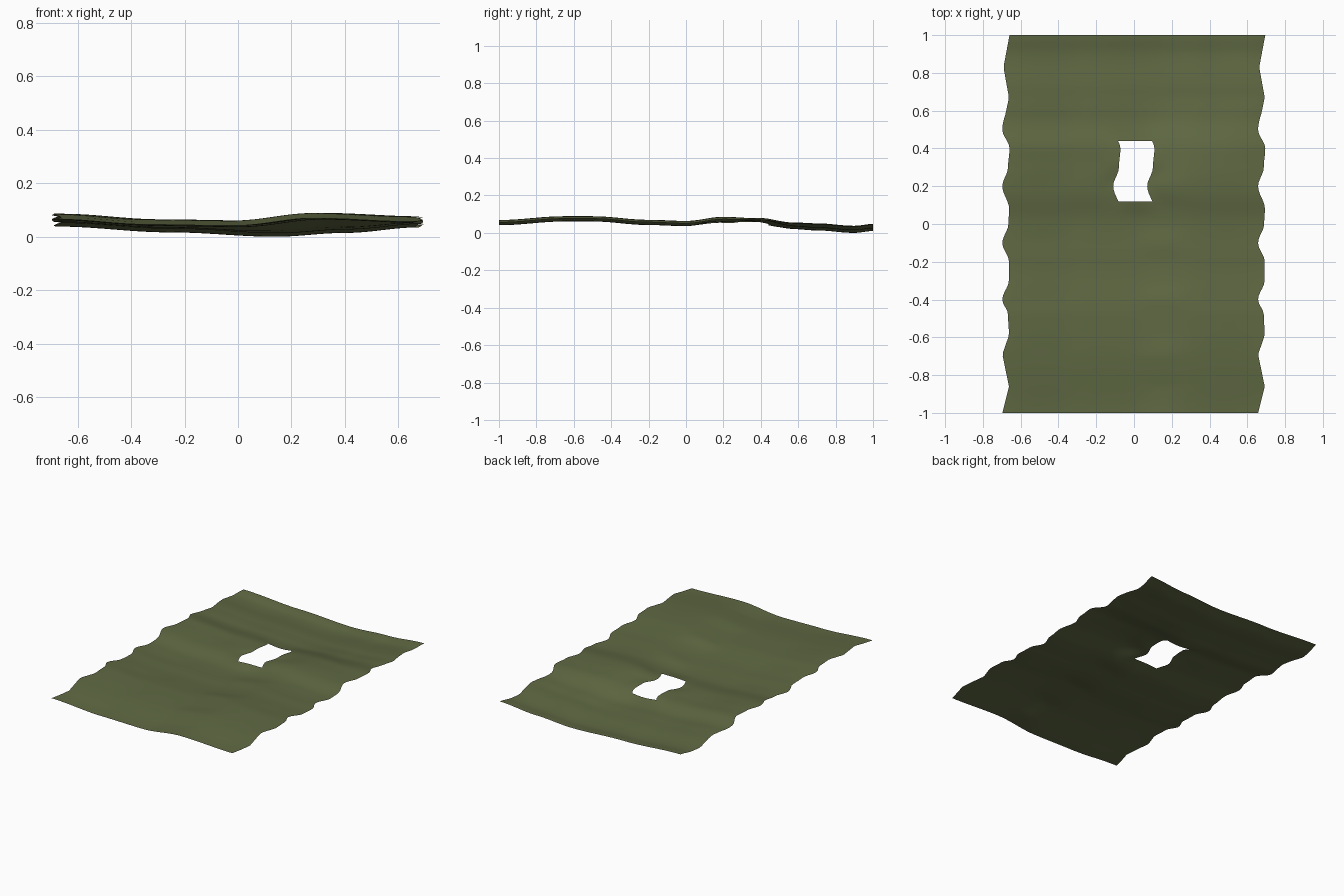
import bpy
import bmesh
import math

default_cube = bpy.data.objects.get("Cube")
if default_cube:
    bpy.data.objects.remove(default_cube, do_unlink=True)


def interpolate(points, value, smooth=True):
    """Read a curve given as (position, height) points."""
    if value <= points[0][0]:
        return points[0][1]
    for (start, low), (end, high) in zip(points, points[1:]):
        if value <= end:
            t = (value - start) / (end - start)
            if smooth:
                t = (1 - math.cos(math.pi * t)) / 2
            return low + (high - low) * t
    return points[-1][1]


def spaced(*sections):
    """Join evenly spaced grid lines, sharing the lines between sections."""
    lines = [sections[0][0]]
    for start, end, count in sections:
        lines += [start + (end - start) * i / count for i in range(1, count + 1)]
    return lines


# Folds running across the cloth, and how they vary from side to side
LENGTH_FOLDS = [(-1, .055), (-.65, .075), (-.5, .075), (-.2, .056), (0, .05),
                (.2, .072), (.38, .068), (.58, .04), (.7, .035), (.9, .022), (1, .032)]
FRONT_SAG = [(-.68, .013), (-.3, -.008), (0, -.012), (.3, .016), (.68, .003)]
BACK_SAG = [(-.68, .018), (-.25, -.004), (.14, -.02), (.4, -.006), (.68, .015)]

# Sideways ripple of the rows, which gives the wavy long edges
RIPPLE = [(-1, -.02), (-.86, .015), (-.69, -.02), (-.59, .015), (-.48, .01),
          (-.4, -.02), (-.3, .014), (-.2, .015), (-.1, -.02), (0, .012),
          (.08, .016), (.2, -.02), (.3, .01), (.4, .018), (.5, -.02),
          (.67, .015), (.83, -.014), (1, .018)]

HALF_WIDTH = .677
SLOT_HALF = .09
SLOT_FRONT, SLOT_BACK = .12, .44


def surface_point(x, y):
    blend = interpolate([(.2, 0), (.7, 1)], y)
    sag = (1 - blend) * interpolate(FRONT_SAG, x) + blend * interpolate(BACK_SAG, x)
    z = interpolate(LENGTH_FOLDS, y) + sag
    # Puckers gathered around the slot
    dx = max(abs(x) - SLOT_HALF, 0)
    dy = max(SLOT_FRONT - y, y - SLOT_BACK, 0)
    angle = math.atan2(y - (SLOT_FRONT + SLOT_BACK) / 2, x)
    z += .006 * math.sin(3 * angle) * math.exp(-((dx * dx + dy * dy) / .004))
    return x + interpolate(RIPPLE, y, smooth=abs(y) < .6), y, z


columns = spaced((-HALF_WIDTH, -SLOT_HALF, 24), (-SLOT_HALF, SLOT_HALF, 8),
                 (SLOT_HALF, HALF_WIDTH, 24))
rows = spaced((-1, SLOT_FRONT, 56), (SLOT_FRONT, SLOT_BACK, 16), (SLOT_BACK, 1, 28))

# Cloth grid with the neck slot left open
bm = bmesh.new()
grid = [[bm.verts.new(surface_point(x, y)) for x in columns] for y in rows]
for j in range(len(rows) - 1):
    for i in range(len(columns) - 1):
        mid_x = (columns[i] + columns[i + 1]) / 2
        mid_y = (rows[j] + rows[j + 1]) / 2
        if abs(mid_x) < SLOT_HALF and SLOT_FRONT < mid_y < SLOT_BACK:
            continue
        bm.faces.new((grid[j][i], grid[j][i + 1], grid[j + 1][i + 1], grid[j + 1][i]))
bmesh.ops.delete(bm, geom=[v for v in bm.verts if not v.link_faces], context='VERTS')

# Rest the lowest fold on the ground
lowest = min(v.co.z for v in bm.verts)
for v in bm.verts:
    v.co.z -= lowest
for face in bm.faces:
    face.smooth = True

mesh = bpy.data.meshes.new("cloth_sheet")
bm.to_mesh(mesh)
bm.free()
cloth = bpy.data.objects.new("cloth_sheet", mesh)
bpy.context.collection.objects.link(cloth)

# Olive cloth colour
olive = bpy.data.materials.new("olive_cloth")
olive.use_nodes = True
colour = (.115, .14, .056, 1)
olive.diffuse_color = colour
shader = next(n for n in olive.node_tree.nodes if n.type == 'BSDF_PRINCIPLED')
shader.inputs["Base Color"].default_value = colour
mesh.materials.append(olive)
